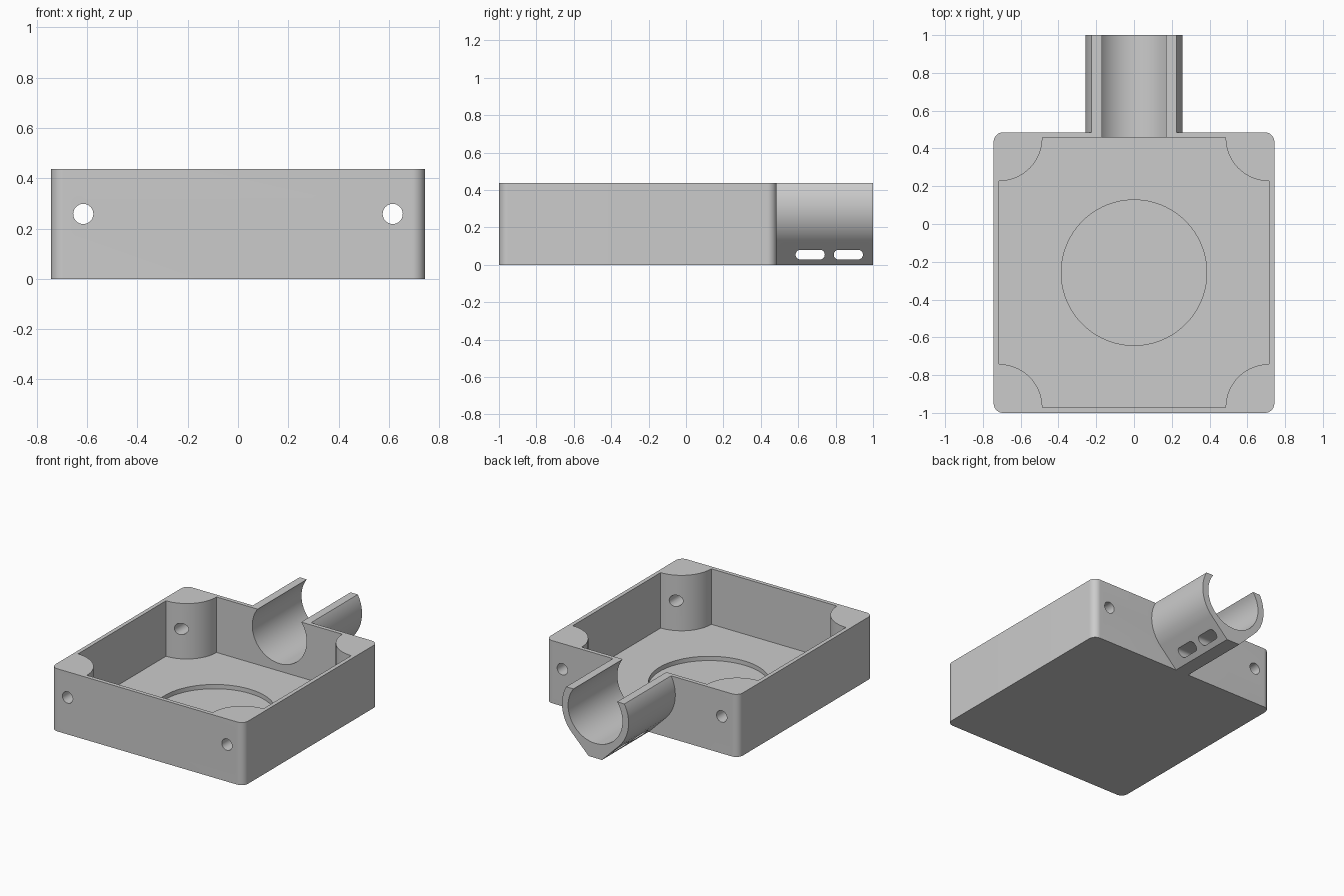
import bpy, bmesh
from math import cos, sin, radians, sqrt

cube = bpy.data.objects.get("Cube")
if cube:
    bpy.data.objects.remove(cube, do_unlink=True)

grey = bpy.data.materials.new("light grey plastic")
grey.use_nodes = True
COLOUR = (0.6, 0.6, 0.6, 1)
grey.diffuse_color = COLOUR
grey.node_tree.nodes["Principled BSDF"].inputs["Base Color"].default_value = COLOUR


def arc(cx, cy, r, start, end, steps=16):
    angles = [radians(start + (end - start) * i / steps) for i in range(steps + 1)]
    return [(cx + r * cos(a), cy + r * sin(a)) for a in angles]


def circle(cx, cy, r, steps=64):
    return arc(cx, cy, r, 0, 360, steps)[:-1]


def prism(name, profile, axis, low, high):
    """Extrude a closed 2D profile along one axis."""
    place = {"x": lambda u, v, w: (w, u, v),
             "y": lambda u, v, w: (u, w, v),
             "z": lambda u, v, w: (u, v, w)}[axis]
    bm = bmesh.new()
    face = bm.faces.new([bm.verts.new(place(u, v, low)) for u, v in profile])
    moved = bmesh.ops.extrude_face_region(bm, geom=[face])["geom"]
    verts = [g for g in moved if isinstance(g, bmesh.types.BMVert)]
    bmesh.ops.translate(bm, verts=verts, vec=place(0, 0, high - low))
    bmesh.ops.recalc_face_normals(bm, faces=bm.faces)
    mesh = bpy.data.meshes.new(name)
    bm.to_mesh(mesh)
    bm.free()
    mesh.materials.append(grey)
    obj = bpy.data.objects.new(name, mesh)
    bpy.context.collection.objects.link(obj)
    return obj


def combine(target, tool, operation):
    """Apply a boolean and discard the tool object."""
    mod = target.modifiers.new(operation, "BOOLEAN")
    mod.operation, mod.solver, mod.object = operation, "EXACT", tool
    bpy.context.view_layer.objects.active = target
    bpy.ops.object.modifier_apply(modifier=mod.name)
    bpy.data.objects.remove(tool, do_unlink=True)


HEIGHT, HALF, FRONT, BACK = 0.437, 0.743, -1.0, 0.485
WALL, CORNER, POST = 0.028, 0.05, 0.23
FLOOR = 0.05

# Outer box with rounded upright corners
x, y0, y1 = HALF - CORNER, FRONT + CORNER, BACK - CORNER
outline = (arc(x, y1, CORNER, 0, 90) + arc(-x, y1, CORNER, 90, 180)
           + arc(-x, y0, CORNER, 180, 270) + arc(x, y0, CORNER, 270, 360))
body = prism("open_box_with_cradle", outline, "z", 0, HEIGHT)

# Tube cradle: round flanks running into a 45 degree keel
AXIS_Z, R_OUT, R_IN = 0.312, 0.257, 0.21
rim = HEIGHT - AXIS_Z
side = [(sqrt(R_OUT ** 2 - rim ** 2), HEIGHT)] + arc(0, AXIS_Z, R_OUT, 28, -45, 32)
side.append((R_OUT * sqrt(2) - AXIS_Z, 0))
cradle = prism("cradle", side + [(-u, v) for u, v in reversed(side)], "y", BACK - 0.015, 1)
combine(body, cradle, "UNION")

# Cavity that leaves a quarter-round post in every corner
x, y0, y1 = HALF - WALL, FRONT + WALL, BACK - WALL
inner = (arc(x, y1, POST, 270, 180) + arc(-x, y1, POST, 360, 270)
         + arc(-x, y0, POST, 90, 0) + arc(x, y0, POST, 180, 90))
combine(body, prism("cavity", inner, "z", FLOOR, 1), "DIFFERENCE")

# Round recess in the floor
mid = (FRONT + BACK) / 2
combine(body, prism("recess", circle(0, mid, 0.385, 96), "z", 0.02, 0.2), "DIFFERENCE")

# Tube bore through the cradle and the back wall
combine(body, prism("bore", circle(0, AXIS_Z, R_IN), "y", y1 - 0.05, 1.1), "DIFFERENCE")

# Screw holes running through the posts
for s in (-1, 1):
    hole = prism("screw_hole", circle(s * 0.615, 0.258, 0.04, 32), "y", -1.1, 0.6)
    combine(body, hole, "DIFFERENCE")

# Strap slots through the keel
for centre in (0.664, 0.868):
    slot = (arc(centre + 0.052, 0.054, 0.026, -90, 90)
            + arc(centre - 0.052, 0.054, 0.026, 90, 270))
    combine(body, prism("strap_slot", slot, "x", -0.4, 0.4), "DIFFERENCE")

bpy.ops.object.select_all(action="DESELECT")
body.select_set(True)
bpy.context.view_layer.objects.active = body
bpy.ops.object.shade_smooth_by_angle(angle=radians(30))
